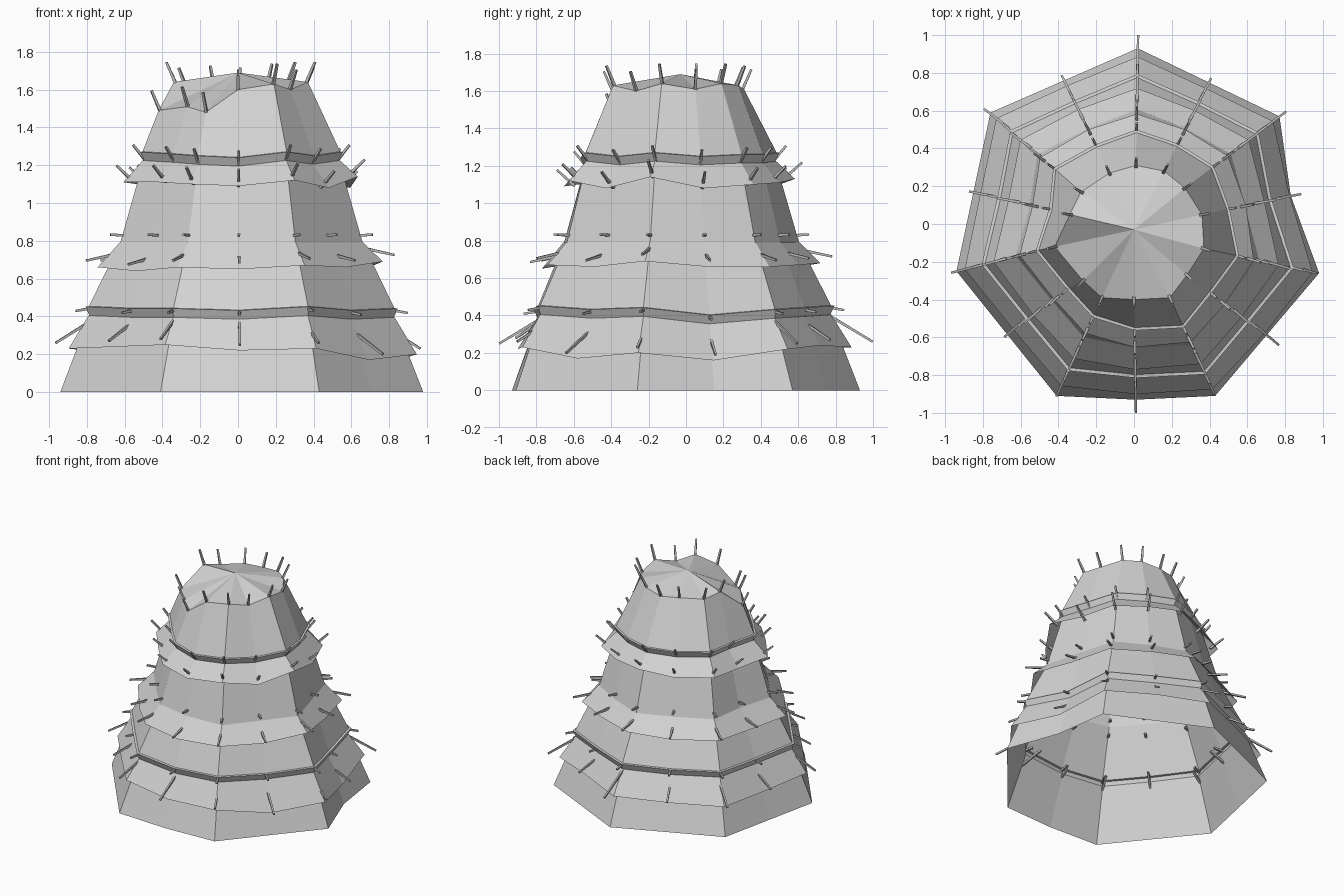
import bpy, bmesh, math
from mathutils import Vector

if "Cube" in bpy.data.objects:
    bpy.data.objects.remove(bpy.data.objects["Cube"])


def material(name, value):
    m = bpy.data.materials.new(name)
    m.use_nodes = True
    m.diffuse_color = (value, value, value, 1)
    m.node_tree.nodes["Principled BSDF"].inputs["Base Color"].default_value = (value, value, value, 1)
    return m


CLOTH = material("light grey hide", 0.65)
WOOD = material("grey wood", 0.48)

# Seven ground corners, clockwise from the back, with a column halfway along each side
corners = [Vector(p) for p in ((0.02, 0.93), (0.77, 0.57), (0.98, -0.26), (0.43, -0.91),
                               (-0.41, -0.91), (-0.94, -0.25), (-0.76, 0.59))]
base = []
for i, c in enumerate(corners):
    base += [c, (c + corners[(i + 1) % 7]) / 2]
base[3] = Vector((0.83, 0.15))
base[7] = Vector((0.01, -0.93))
N = len(base)

# Uneven upper rim
rim = [Vector(p) for p in (
    (0.01, 0.31, 1.61), (0.16, 0.28, 1.63), (0.27, 0.19, 1.64), (0.36, 0.05, 1.61),
    (0.37, -0.13, 1.64), (0.28, -0.27, 1.6), (0.19, -0.39, 1.63), (0, -0.4, 1.6),
    (-0.17, -0.39, 1.48), (-0.27, -0.3, 1.51), (-0.42, -0.12, 1.49), (-0.34, 0.05, 1.64),
    (-0.28, 0.17, 1.61), (-0.13, 0.27, 1.62))]

# Height wobble of the two bands, per column, in hundredths
FLAT = (0,) * N
LOW = (1, 0, -1, -4, 0, -1, 1, -1, 0, 0, 1, 0, 1, 0)
HIGH = (1, 0, 0, -1, 1, -1, 1, -2, -1, 0, 1, 0, 1, 0)

# Wall profile: height, taper from ground to rim, outward offset, wobble
profile = [(0, 0, 0, FLAT), (0.395, 0.235, -0.012, LOW), (0.442, 0.24, 0.012, LOW),
           (0.444, 0.25, 0, LOW), (0.79, 0.525, 0, FLAT), (1.215, 0.71, -0.012, HIGH),
           (1.26, 0.71, 0.01, HIGH), (1.262, 0.72, 0, HIGH)]


def taper(z):
    for (z0, t0, *_), (z1, t1, *_) in zip(profile, profile[1:]):
        if z <= z1:
            return t0 + (t1 - t0) * (z - z0) / (z1 - z0)
    return profile[-1][1]


def wall(i, z, t, off):
    """Point on column i; the side under the sunken rim tapers further in."""
    top = rim[i].to_2d() * (0.8 if 8 <= i <= 11 else 1)
    p = base[i].lerp(top, t)
    p += p.normalized() * off
    return Vector((p.x, p.y, z))


def ring(z, t, off, wobble):
    return [wall(i, z, t, off) + Vector((0, 0, w / 100)) for i, w in enumerate(wobble)]


def finish(name, bm, mat):
    mesh = bpy.data.meshes.new(name)
    bm.to_mesh(mesh)
    bm.free()
    mesh.materials.append(mat)
    ob = bpy.data.objects.new(name, mesh)
    bpy.context.collection.objects.link(ob)


def loft(name, rings, apex=None):
    bm = bmesh.new()
    rows = [[bm.verts.new(p) for p in r] for r in rings]
    for low, high in zip(rows, rows[1:]):
        for i in range(N):
            j = (i + 1) % N
            bm.faces.new((low[j], low[i], high[i], high[j]))
    if apex:
        tip = bm.verts.new(apex)
        for i in range(N):
            bm.faces.new((rows[-1][(i + 1) % N], rows[-1][i], tip))
    finish(name, bm, CLOTH)


# Hide wall, open underneath, with a low fan roof
loft("tent_wall", [ring(*row) for row in profile] + [rim], (0, -0.03, 1.69))


def skirt(name, z_top, z_edge, sag, start, flare, wobble):
    """Flared sheet; sag gives each column's edge height in hundredths."""
    edge = []
    for i, s in enumerate(sag):
        z = z_edge + s / 100
        edge.append(wall(i, z, taper(z), flare))
    loft(name, [edge, ring(z_top, taper(z_top), start, wobble)])
    return edge


# Three flared hide skirts with uneven hems
low_edge = skirt("lower_skirt", 0.395, 0.22, (1, 2, 0, -6, -2, -5, 1, 0, 3, 2, 1, 0, 0, 0),
                 -0.008, 0.04, LOW)
mid_edge = skirt("middle_skirt", 0.79, 0.66, (2, 1, 0, 0, 3, 0, 1, -1, 0, -2, 0, 0, 1, 0),
                 0.004, 0.06, FLAT)
high_edge = skirt("upper_skirt", 1.215, 1.1, (3, 1, 0, -2, 4, -2, 2, -1, 0, 1, 1, 0, 1, 0),
                  -0.008, 0.07, HIGH)


def pegs(name, centers, elevation, length):
    """One thin square peg per column, pointing outward at the given elevation."""
    bm = bmesh.new()
    a = math.radians(elevation)
    for c in centers:
        out = Vector((c.x, c.y, 0)).normalized()
        d = out * math.cos(a) + Vector((0, 0, math.sin(a)))
        side = Vector((-out.y, out.x, 0))
        up = d.cross(side)
        ends = []
        for s, w in ((-0.5, 0.008), (0.5, 0.006)):
            ends.append([bm.verts.new(c + d * length * s + side * u * w + up * v * w)
                         for u, v in ((-1, -1), (1, -1), (1, 1), (-1, 1))])
        bm.faces.new(ends[0])
        bm.faces.new(ends[1])
        for k in range(4):
            m = (k + 1) % 4
            bm.faces.new((ends[0][k], ends[0][m], ends[1][m], ends[1][k]))
    bmesh.ops.recalc_face_normals(bm, faces=bm.faces)
    finish(name, bm, WOOD)


def shifted(points, out, rise):
    return [p + Vector((p.x, p.y, 0)).normalized() * out + Vector((0, 0, rise)) for p in points]


# Lowest pegs pass through the wall and reach a common radius at the corners and the front
low_centers = []
for i, p in enumerate(low_edge):
    r = p.to_2d().length
    reach = 1.0 if base[i].length > 0.9 else r + 0.06
    low_centers += shifted([p], reach - 0.13 - r, 0.107)

# Rows of pegs, from the ground to the rim
pegs("lower_skirt_pegs", low_centers, -31, 0.3)
pegs("lower_band_pegs", ring(0.43, taper(0.43), 0, LOW), -10, 0.13)
pegs("middle_skirt_pegs", shifted(mid_edge, -0.03, 0.055), -12, 0.19)
pegs("middle_wall_pegs", ring(0.83, taper(0.83), 0.015, FLAT), 3, 0.1)
pegs("upper_skirt_pegs", shifted(high_edge, -0.01, 0.045), 42, 0.13)
pegs("upper_band_pegs", ring(1.255, 0.71, 0.01, HIGH), 50, 0.11)
pegs("rim_pegs", shifted(rim, 0.015, 0.05), 66, 0.12)
